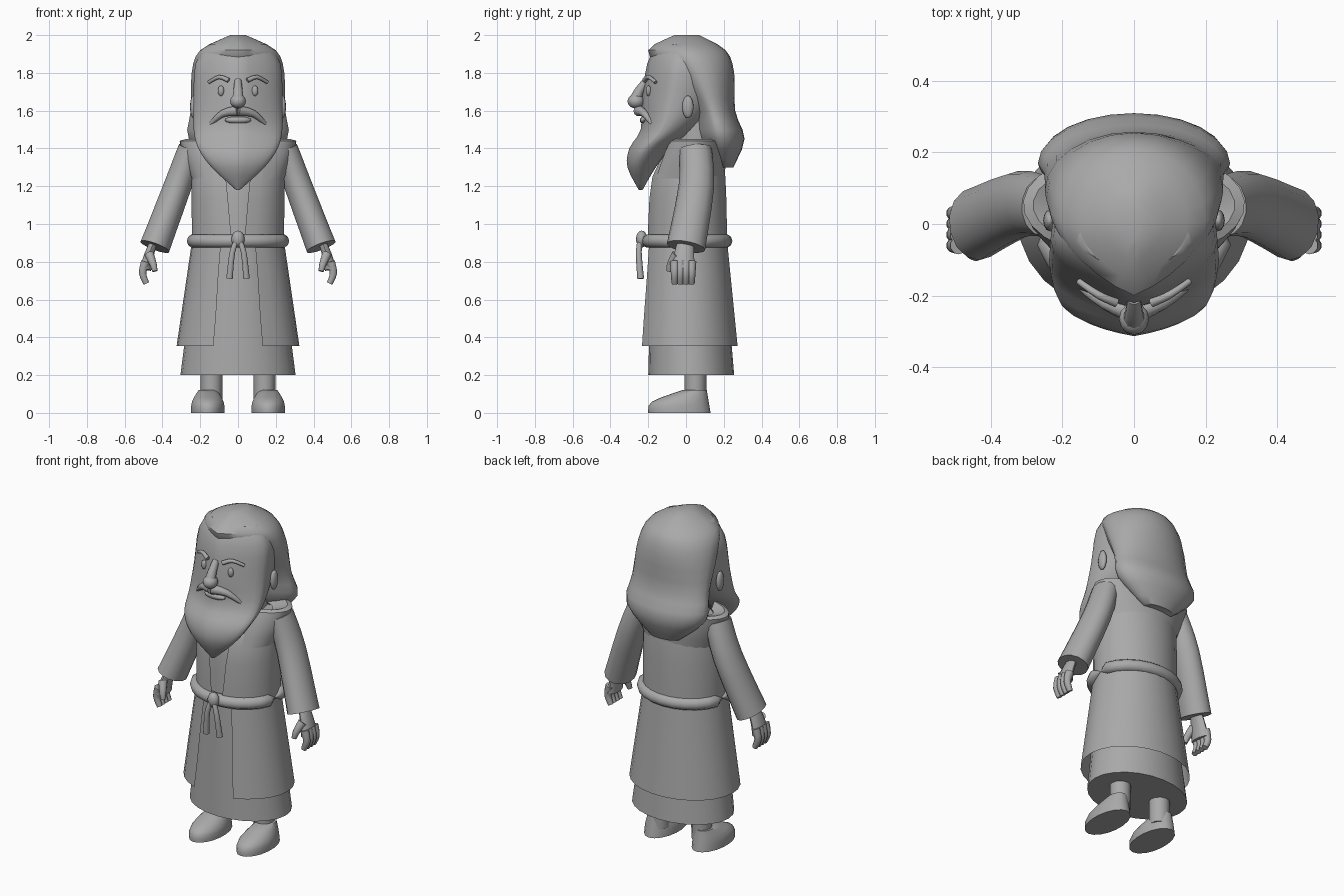
import bpy, bmesh, math
from mathutils import Vector

default_cube = bpy.data.objects.get("Cube")
if default_cube:
    bpy.data.objects.remove(default_cube)

grey = bpy.data.materials.new("plain grey")
grey.use_nodes = True
grey.diffuse_color = (.4, .4, .4, 1)
grey.node_tree.nodes["Principled BSDF"].inputs["Base Color"].default_value = grey.diffuse_color


def add_object(name, bm, sharp):
    bmesh.ops.recalc_face_normals(bm, faces=bm.faces)
    mesh = bpy.data.meshes.new(name)
    bm.to_mesh(mesh)
    mesh.materials.append(grey)
    part = bpy.data.objects.new(name, mesh)
    bpy.context.collection.objects.link(part)
    bpy.ops.object.select_all(action='DESELECT')
    part.select_set(True)
    bpy.context.view_layer.objects.active = part
    bpy.ops.object.shade_smooth_by_angle(angle=math.radians(sharp))


def finish(name, bm, paired=False, sharp=50):
    """Make the part, or a left part and its mirrored right twin."""
    add_object("left_" + name if paired else name, bm, sharp)
    if paired:
        bmesh.ops.scale(bm, vec=(-1, 1, 1), verts=bm.verts)
        add_object("right_" + name, bm, sharp)
    bm.free()


def spline(keys, steps):
    """Smooth curve through a few key points."""
    keys = [Vector(key) for key in keys]
    padded = [keys[0]] + keys + [keys[-1]]
    result = []
    for before, here, there, after in zip(padded, padded[1:], padded[2:], padded[3:]):
        leave, arrive = (there - before) / 2, (after - here) / 2
        for step in range(steps):
            t = step / steps
            ease = t * t * (3 - 2 * t)
            result.append(here.lerp(there, ease) + leave * t * (1 - t) ** 2 - arrive * t * t * (1 - t))
    return result + [keys[-1]]


def bridge(bm, rings, closed, caps):
    for lower, upper in zip(rings, rings[1:]):
        for i in range(len(lower) if closed else len(lower) - 1):
            j = (i + 1) % len(lower)
            bm.faces.new((lower[i], lower[j], upper[j], upper[i]))
    if caps:
        bm.faces.new(rings[0])
        bm.faces.new(rings[-1])


def loft(name, keys, gap=None, caps=False, widest=.5, pointed=0, centre=0, steps=3, sides=24, **style):
    """Keys are height, half width, front, back; gap is the half opening at the bottom and top."""
    bm = bmesh.new()
    rings = []
    rows = spline(keys, steps)
    for k, (z, half, front, back) in enumerate(rows):
        opening = gap[0] + (gap[1] - gap[0]) * k / (len(rows) - 1) if gap else 0
        start = math.asin(opening / half)
        middle = front + (back - front) * widest
        ring = []
        for i in range(sides):
            turn = i / (sides - 1 if gap else sides)
            angle = start + turn * (math.tau - 2 * start)
            reach, across = math.cos(angle), math.sin(angle)
            if reach > 0:
                reach += (1 - abs(across) - reach) * pointed
            y = middle + reach * (front - middle if reach > 0 else middle - back)
            ring.append(bm.verts.new((centre + half * across, y, z)))
        rings.append(ring)
    bridge(bm, rings, not gap, caps)
    finish(name, bm, **style)


def tube(name, keys, start, end, flat=1, sides=10, steps=3, **style):
    """Tapering tube along a path, squashed across its thin direction by flat."""
    bm = bmesh.new()
    path = spline(keys, steps)
    last = len(path) - 1
    rings = []
    for k, point in enumerate(path):
        along = (path[min(k + 1, last)] - path[max(k - 1, 0)]).normalized()
        wide = Vector((0, 1, 0))
        wide = (wide - along * wide.dot(along)).normalized()
        thin = along.cross(wide) * flat
        radius = start + (end - start) * k / last
        angles = [math.tau * i / sides for i in range(sides)]
        rings.append([bm.verts.new(point + (wide * math.cos(a) + thin * math.sin(a)) * radius) for a in angles])
    bridge(bm, rings, True, True)
    finish(name, bm, **style)


def ball(name, place, size, **style):
    bm = bmesh.new()
    bmesh.ops.create_uvsphere(bm, u_segments=12, v_segments=8, radius=1)
    bmesh.ops.scale(bm, vec=size, verts=bm.verts)
    bmesh.ops.translate(bm, vec=place, verts=bm.verts)
    finish(name, bm, **style)


# Robes: a closed inner robe, and a coat open down the front
loft("under_robe", [(.2, .305, -.2, .255), (.9, .22, -.18, .2), (1.25, .22, -.16, .2), (1.4, .2, -.08, .18)],
     caps=True)
loft("coat_skirt", [(.355, .325, -.255, .275), (.9, .245, -.21, .22)], gap=(.13, .09))
loft("coat_body", [(.9, .245, -.205, .22), (1.25, .245, -.185, .21), (1.42, .22, -.08, .18)], gap=(.03, .1))
loft("collar", [(1.24, .245, -.19, .205), (1.44, .31, -.1, .21), (1.42, .2, -.05, .12)], gap=(.13, .16), sharp=35)

# Rope belt with a knot and two hanging tails
belt = [(math.sin(a) * .245, .005 - math.cos(a) * .205, .91) for a in (math.tau * i / 24 for i in range(25))]
tube("belt", belt, .036, .036, steps=1)
ball("belt_knot", (0, -.235, .92), (.035, .03, .045))
tube("belt_tail", [(0, -.24, .93), (.03, -.25, .85), (.045, -.24, .71)], .013, .018, paired=True)

# Neck, head running down into the pointed beard, and the long hair behind
tube("neck", [(0, .06, 1.35), (0, .06, 1.6)], .13, .13, sides=16)
loft("head_and_beard", [(1.18, .01, -.25, -.23), (1.3, .14, -.31, -.16), (1.4, .21, -.3, -.08),
                        (1.5, .235, -.24, .05), (1.65, .235, -.235, .18), (1.85, .225, -.205, .22),
                        (1.95, .15, -.15, .15)], caps=True, widest=.4, pointed=.4)
loft("hair", [(1.3, .1, .16, .25), (1.45, .26, .05, .31), (1.6, .25, .02, .26),
              (1.8, .245, -.12, .255), (1.92, .2, -.2, .21), (2, .04, -.06, .07)], caps=True, pointed=.4)

# Face
tube("nose", [(0, -.21, 1.76), (0, -.25, 1.7), (0, -.27, 1.65)], .018, .034)
ball("nose_tip", (0, -.265, 1.65), (.042, .045, .038))
ball("mouth", (0, -.22, 1.55), (.07, .025, .02))
ball("eye", (.09, -.198, 1.705), (.017, .014, .028), paired=True)
tube("eyebrow", [(.05, -.22, 1.76), (.1, -.198, 1.778), (.155, -.16, 1.75)], .013, .009, paired=True)
tube("moustache", [(0, -.25, 1.6), (.08, -.22, 1.585), (.145, -.18, 1.53)], .03, .01, paired=True)
ball("ear", (.236, .01, 1.62), (.018, .03, .06), paired=True)

# Arms and hands
tube("sleeve", [(.25, .05, 1.4), (.32, .055, 1.2), (.44, 0, .88)], .085, .103, flat=.8, sides=14, paired=True)
tube("hand", [(.44, 0, .92), (.47, -.01, .84), (.49, -.015, .76)], .04, .065, flat=.5, paired=True)
for finger in range(4):
    y = .03 * (1 - finger)
    tube("finger_" + str(finger + 1), [(.49, y, .8), (.505, y, .74), (.485, y, .685)], .025, .016, paired=True)
tube("thumb", [(.47, -.05, .84), (.45, -.08, .79), (.44, -.09, .75)], .026, .014, paired=True)

# Legs and shoes
tube("leg", [(.14, .05, .25), (.14, .05, .05)], .06, .056, sides=12, paired=True)
loft("shoe", [(0, .09, -.2, .13), (.06, .085, -.18, .12), (.12, .05, -.02, .11)],
     caps=True, centre=.16, sides=18, paired=True)
